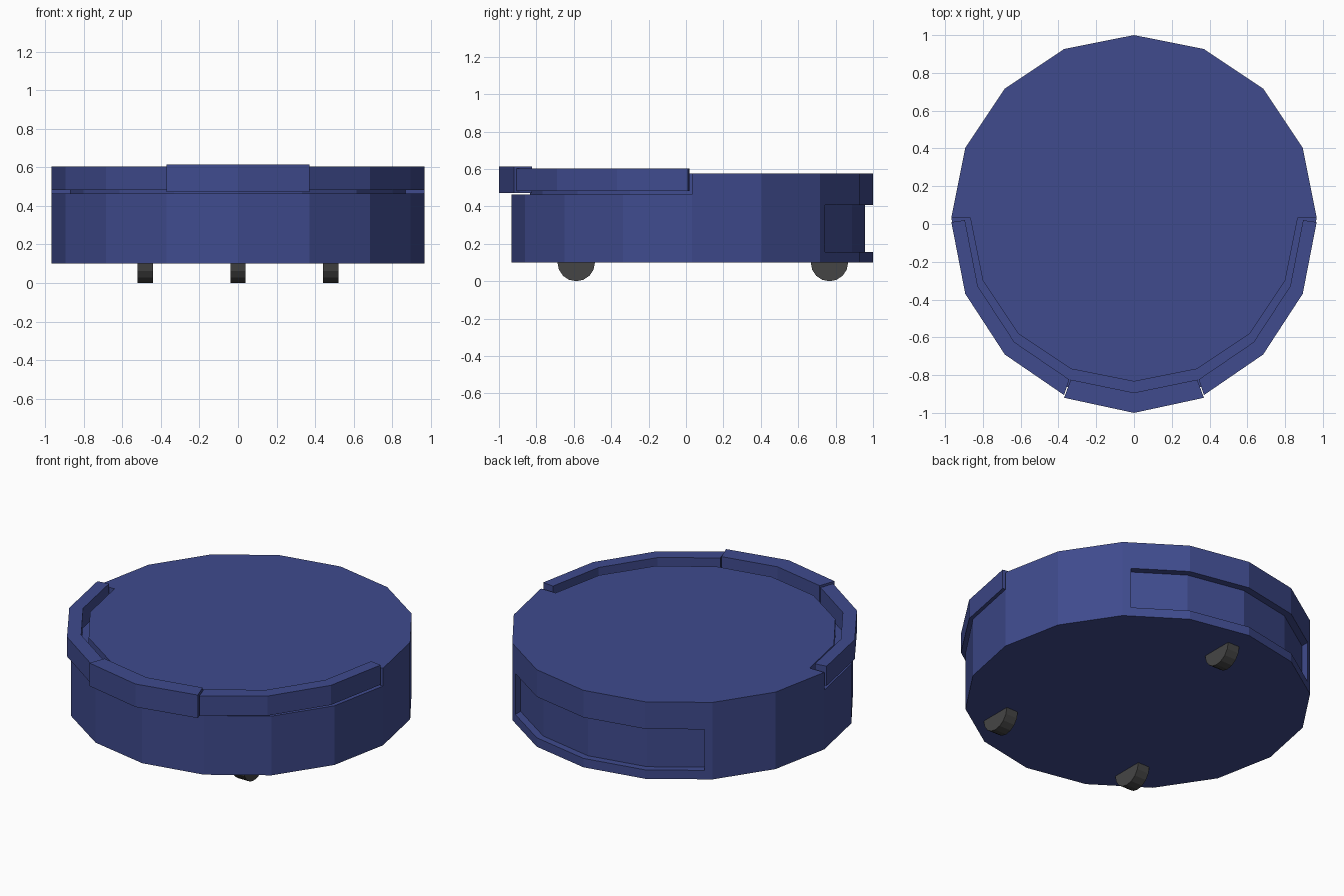
import bpy, bmesh, math

if "Cube" in bpy.data.objects:
    bpy.data.objects.remove(bpy.data.objects["Cube"])

CY, R = 0.033, 0.967          # body centre and radius
STEP = math.pi / 8            # sixteen sided


def material(name, rgb):
    m = bpy.data.materials.new(name)
    m.diffuse_color = (*rgb, 1)
    m.use_nodes = True
    m.node_tree.nodes["Principled BSDF"].inputs["Base Color"].default_value = m.diffuse_color
    return m


BLUE = material("blue_plastic", (0.05, 0.07, 0.27))
DARK = material("dark_rubber", (0.06, 0.06, 0.06))


def arc(r, first, last, cy=CY, sy=1.0):
    """Points of the 16-gon from step first to step last."""
    d = 1 if last >= first else -1
    return [(r * math.cos(i * STEP), cy + sy * r * math.sin(i * STEP))
            for i in range(first, last + d, d)]


def prism(name, pts, z0, z1, mat=None):
    """Extrude an xy outline between two heights."""
    bm = bmesh.new()
    face = bm.faces.new([bm.verts.new((x, y, z0)) for x, y in pts])
    ext = bmesh.ops.extrude_face_region(bm, geom=[face])
    for v in ext["geom"]:
        if isinstance(v, bmesh.types.BMVert):
            v.co.z = z1
    bmesh.ops.recalc_face_normals(bm, faces=bm.faces)
    me = bpy.data.meshes.new(name)
    bm.to_mesh(me)
    bm.free()
    ob = bpy.data.objects.new(name, me)
    bpy.context.collection.objects.link(ob)
    if mat:
        me.materials.append(mat)
    return ob


def cut(target, cutter):
    cutter.hide_render = True
    mod = target.modifiers.new("cut", "BOOLEAN")
    mod.operation, mod.solver, mod.object = "DIFFERENCE", "EXACT", cutter
    bpy.context.view_layer.objects.active = target
    bpy.ops.object.modifier_apply(modifier=mod.name)
    bpy.data.objects.remove(cutter)


# Body drum with a ledge for the bumper and a sunken rear panel
body = prism("body", arc(R, 0, 15), 0.10, 0.575, BLUE)
cut(body, prism("ledge_cutter", arc(0.867, -8, 0) + arc(1.2, 0, -8), 0.465, 0.8))
ri, xe = 0.924, 0.645
inner = arc(ri, 3, 5)
p, q = arc(ri, 2, 3)
ye = p[1] + (q[1] - p[1]) * (xe - p[0]) / (q[0] - p[0])
cut(body, prism("panel_cutter", [(xe, 1.3), (xe, ye)] + inner + [(-xe, ye), (-xe, 1.3)],
                0.155, 0.408))

# Bumper sides around the front half
outer = arc(R, 0, -3, 0.010, 1.025)
inside = arc(0.895, -3, 0, 0.020, 1.02)
for name, s in (("bumper_right", 1), ("bumper_left", -1)):
    prism(name, [(s * x, y) for x, y in outer + inside], 0.483, 0.604, BLUE)

# Thicker front section of the bumper
prism("bumper_front", [(-0.37, -0.920), (0, -1.0), (0.37, -0.920),
                       (0.335, -0.824), (0, -0.893), (-0.335, -0.824)],
      0.472, 0.614, BLUE)

# Wheels: half sunk into the underside
for name, x, y in (("front_wheel_right", 0.48, -0.587),
                   ("front_wheel_left", -0.48, -0.587),
                   ("rear_wheel", 0, 0.767)):
    bpy.ops.mesh.primitive_cylinder_add(vertices=16, radius=0.1, depth=0.08,
                                        location=(x, y, 0.1),
                                        rotation=(0, math.pi / 2, 0))
    wheel = bpy.context.object
    wheel.name = name
    wheel.data.materials.append(DARK)
